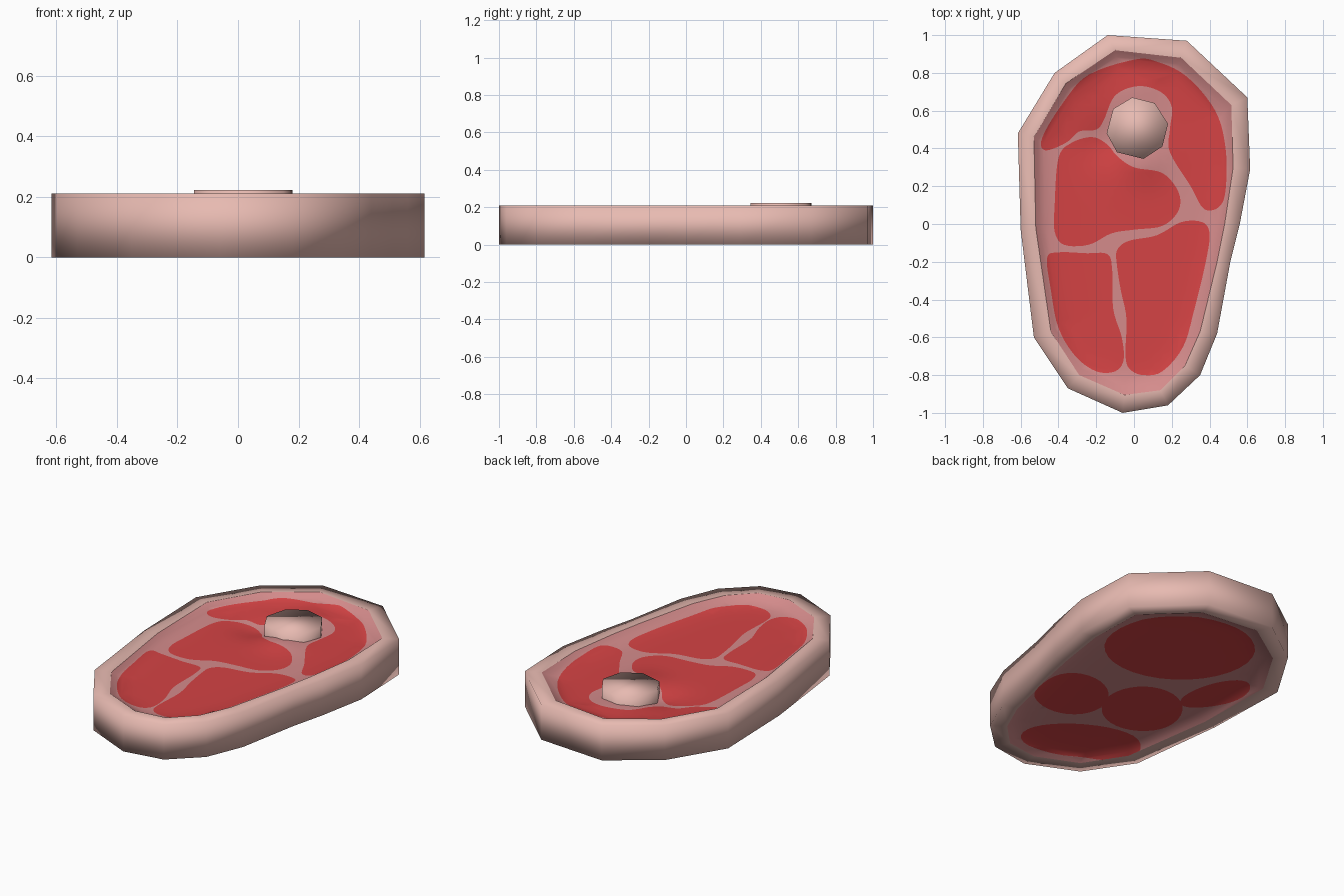
import bpy, bmesh, math
from mathutils import Vector, geometry

if "Cube" in bpy.data.objects:
    bpy.data.objects.remove(bpy.data.objects["Cube"])


def material(name, rgb):
    m = bpy.data.materials.new(name)
    m.diffuse_color = (*rgb, 1)
    m.use_nodes = True
    m.node_tree.nodes["Principled BSDF"].inputs["Base Color"].default_value = m.diffuse_color
    return m


RIND = material("pale rind", (0.80, 0.49, 0.44))
FAT = material("pink fat", (0.66, 0.26, 0.26))
MEAT = material("red meat", (0.66, 0.056, 0.058))


def finish(bm, name, mats):
    me = bpy.data.meshes.new(name)
    for f in bm.faces:
        f.smooth = True
    bm.to_mesh(me)
    bm.free()
    for m in mats:
        me.materials.append(m)
    ob = bpy.data.objects.new(name, me)
    bpy.context.collection.objects.link(ob)
    return ob


def scaled(pts, s):
    return [(x * s, y * s) for x, y in pts]


def inside(p, poly):
    hit = False
    for (x1, y1), (x2, y2) in zip(poly, poly[1:] + poly[:1]):
        if (y1 > p[1]) != (y2 > p[1]) and p[0] < (x2 - x1) * (p[1] - y1) / (y2 - y1) + x1:
            hit = not hit
    return hit


def smooth_loop(pts, steps=5):
    # closed Catmull-Rom curve through the points
    out, n = [], len(pts)
    for i in range(n):
        a, b, c, d = (Vector(pts[(i + k) % n]) for k in (-1, 0, 1, 2))
        for s in range(steps):
            t = s / steps
            v = 0.5 * (2 * b + (c - a) * t + (2 * a - 5 * b + 4 * c - d) * t * t
                       + (3 * b - a - 3 * c + d) * t ** 3)
            out.append((v.x, v.y))
    return out


def ellipse(cx, cy, ra, rb, deg, n=32):
    c, s = math.cos(math.radians(deg)), math.sin(math.radians(deg))
    out = []
    for i in range(n):
        t = 2 * math.pi * i / n
        u, v = ra * math.cos(t), rb * math.sin(t)
        out.append((cx + u * c - v * s, cy + u * s + v * c))
    return out


# rind outline, outside and inside edge
OUTER = [(-.14, 1), (.28, .97), (.60, .67), (.615, .29), (.56, 0), (.51, -.2), (.44, -.58),
         (.35, -.8), (.18, -.96), (-.06, -1), (-.35, -.87), (-.53, -.6), (-.60, -.03),
         (-.615, .48), (-.42, .8)]
INNER = [(-.10, .92), (.25, .88), (.515, .63), (.525, .3), (.48, 0), (.44, -.2), (.35, -.57),
         (.27, -.75), (.14, -.88), (-.05, -.905), (-.29, -.8), (-.44, -.57), (-.52, -.02),
         (-.53, .46), (-.36, .745)]


# rind: band lofted through four loops, open towards the cut faces
bm = bmesh.new()
loops = [[bm.verts.new((x, y, z)) for x, y in pts] for pts, z in
         ((INNER, 0), (OUTER, 0), (OUTER, .21), (INNER, .21))]
n = len(OUTER)
for a, b in zip(loops, loops[1:]):
    for i in range(n):
        j = (i + 1) % n
        bm.faces.new((b[i], b[j], a[j], a[i]))
finish(bm, "rind", [RIND])


def edge_distance(x, y):
    p, best = Vector((x, y)), 9
    for a, b in zip(INNER, INNER[1:] + INNER[:1]):
        a, b = Vector(a), Vector(b)
        t = max(0, min(1, (p - a).dot(b - a) / (b - a).length_squared))
        best = min(best, (p - a - (b - a) * t).length)
    return best


# cut faces: a sheet of fat with meat patches cut into it
def cut_face(name, height, patches, up):
    verts, edges = [], []
    rings = [scaled(INNER, s) for s in (1, .96, .91)]
    for loop in rings + patches:
        k = len(verts)
        verts += [Vector(p) for p in loop]
        edges += [(k + i, k + (i + 1) % len(loop)) for i in range(len(loop))]
    small = scaled(INNER, .89)
    for ix in range(-12, 13):
        for iy in range(-20, 21):
            p = (ix * .045 + .003, iy * .045 + .002)
            if inside(p, small):
                verts.append(Vector(p))
    res = geometry.delaunay_2d_cdt(verts, edges, [], 0, 1e-5)
    pts, faces = res[0], res[2]
    bm = bmesh.new()
    made = {}
    for f in faces:
        c = sum((pts[i] for i in f), Vector((0, 0))) / len(f)
        if not inside(c, INNER):
            continue
        for i in f:
            if i not in made:
                x, y = pts[i]
                made[i] = bm.verts.new((x, y, height(x, y)))
        face = bm.faces.new([made[i] for i in f])
        face.normal_update()
        if (face.normal.z > 0) != up:
            face.normal_flip()
        face.material_index = int(any(inside(c, q) for q in patches))
    return finish(bm, name, [FAT, MEAT])


def bump(x, y, cx, cy, size):
    return math.exp(-((x - cx) ** 2 + (y - cy) ** 2) / size ** 2)


def top_z(x, y):
    # shallow bowl rising to the rind, with a fold in front of the bone
    z = .163 + .024 * bump(x, y, .05, .33, .12) + .012 * bump(x, y, 0, .7, .12)
    z -= .025 * bump(x, y, -.17, .43, .12)
    return z + (.21 - z) * math.exp(-edge_distance(x, y) / .045)


def bottom_z(x, y):
    return .03 - .03 * math.exp(-edge_distance(x, y) / .045)


top_patches = [smooth_loop(p) for p in (
    # crescent around the bone
    [(-.47, .39), (-.485, .46), (-.37, .65), (-.24, .79), (0, .87), (.12, .86), (.28, .78),
     (.43, .60), (.485, .4), (.485, .18), (.45, .09), (.37, .08), (.3, .2), (.19, .38),
     (.19, .5), (.20, .62), (.14, .70), (.02, .73), (-.1, .68), (-.16, .55), (-.2, .5),
     (-.29, .49), (-.36, .43)],
    # middle
    [(-.40, .35), (-.33, .43), (-.22, .46), (-.14, .42), (-.09, .36), (0, .30), (.15, .27),
     (.235, .17), (.235, .07), (.15, -.01), (0, -.03), (-.12, -.05), (-.24, -.11),
     (-.37, -.11), (-.42, -.04), (-.42, .1)],
    # lower right
    [(-.09, -.14), (-.03, -.09), (.12, -.06), (.25, .01), (.36, .01), (.40, -.05),
     (.38, -.2), (.32, -.45), (.26, -.65), (.15, -.78), (.05, -.80), (-.02, -.77),
     (-.045, -.70), (-.04, -.5), (-.07, -.35), (-.09, -.22)],
    # lower left
    [(-.46, -.18), (-.4, -.15), (-.25, -.155), (-.14, -.16), (-.115, -.25), (-.11, -.45),
     (-.065, -.6), (-.055, -.72), (-.10, -.78), (-.2, -.78), (-.31, -.70), (-.40, -.55),
     (-.44, -.35)])]
cut_face("top_cut", top_z, top_patches, True)

bottom_patches = [ellipse(*e) for e in (
    (.07, .47, .41, .35, 145), (.20, -.29, .20, .23, 125), (-.20, -.17, .22, .24, 145),
    (-.40, .21, .22, .10, 106), (-.16, -.64, .33, .165, 150))]
cut_face("bottom_cut", bottom_z, bottom_patches, False)

# bone: eight-sided plug standing slightly above the rind
bm = bmesh.new()
ring = [(-.01, .67), (.11, .64), (.18, .53), (.15, .41), (.05, .345), (-.09, .38),
        (-.145, .48), (-.11, .61)]
lower = [bm.verts.new((x, y, .125)) for x, y in ring]
upper = [bm.verts.new((x, y, .223)) for x, y in ring]
bm.faces.new(upper[::-1])
for i in range(8):
    j = (i + 1) % 8
    bm.faces.new((upper[i], upper[j], lower[j], lower[i]))
finish(bm, "bone", [RIND])
